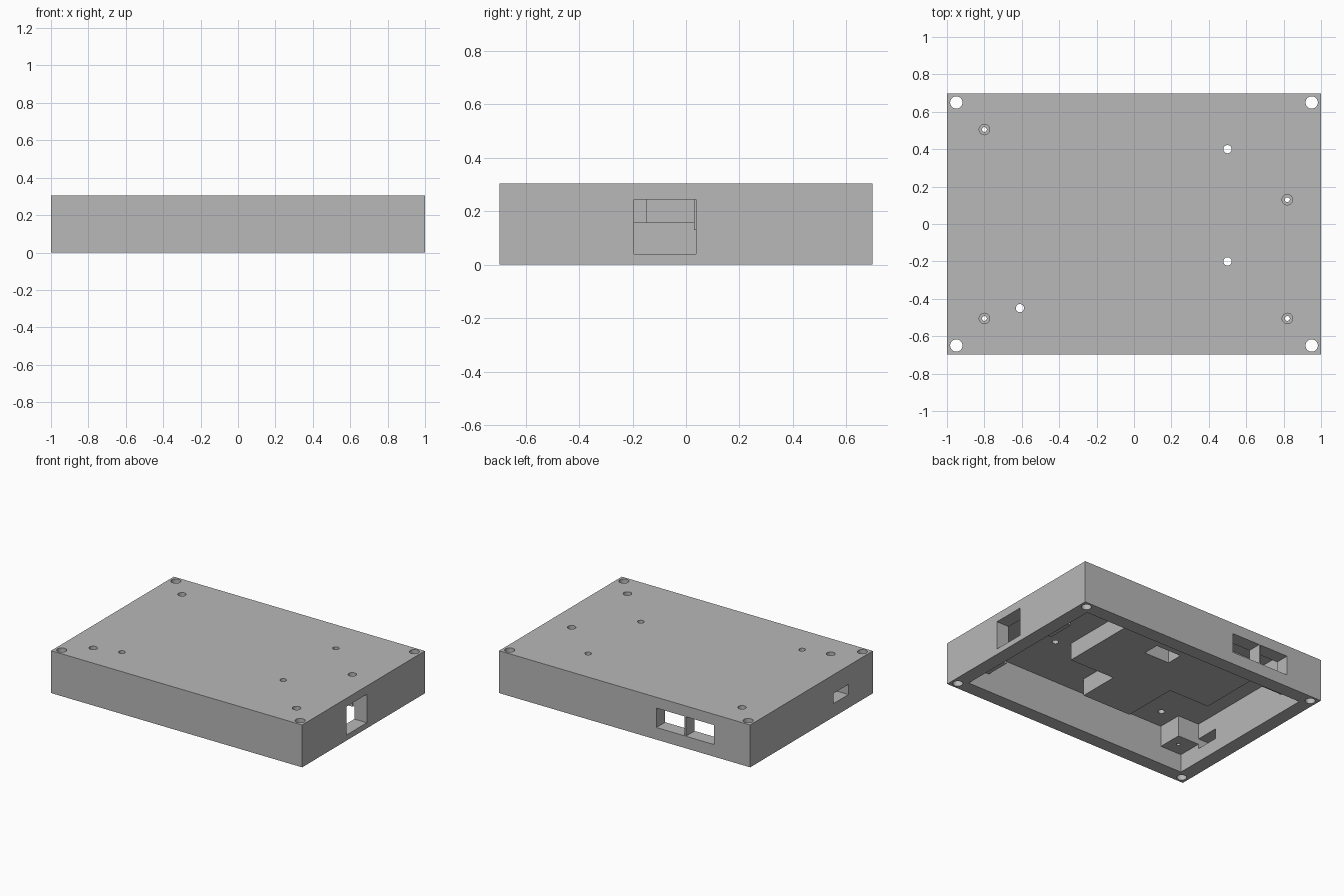
import bpy
import bmesh
import math

if "Cube" in bpy.data.objects:
    bpy.data.objects.remove(bpy.data.objects["Cube"])

HX, HY, H = 1.0, 0.698, 0.305   # half length, half width, height
WALL, CEILING = 0.1, 0.28       # wall thickness, inner ceiling height
IX, IY = HX - WALL, HY - WALL

grey = bpy.data.materials.new("plain_grey")
grey.use_nodes = True
grey.diffuse_color = (0.48, 0.48, 0.48, 1)
grey.node_tree.nodes["Principled BSDF"].inputs["Base Color"].default_value = (0.48, 0.48, 0.48, 1)


def prism(name, outline, z0, z1):
    """Extrude a flat outline between two heights."""
    bm = bmesh.new()
    face = bm.faces.new([bm.verts.new((x, y, z0)) for x, y in outline])
    top = bmesh.ops.extrude_face_region(bm, geom=[face])["geom"]
    for v in top:
        if isinstance(v, bmesh.types.BMVert):
            v.co.z = z1
    bmesh.ops.recalc_face_normals(bm, faces=bm.faces)
    mesh = bpy.data.meshes.new(name)
    bm.to_mesh(mesh)
    bm.free()
    mesh.materials.append(grey)
    obj = bpy.data.objects.new(name, mesh)
    bpy.context.collection.objects.link(obj)
    return obj


def box(name, x0, x1, y0, y1, z0, z1):
    return prism(name, [(x0, y0), (x1, y0), (x1, y1), (x0, y1)], z0, z1)


def cylinder(name, x, y, r, z0, z1, sides=32):
    ring = [2 * math.pi * i / sides for i in range(sides)]
    return prism(name, [(x + r * math.cos(a), y + r * math.sin(a)) for a in ring], z0, z1)


case = box("case_body", -HX, HX, -HY, HY, 0, H)


def combine(tool, operation="DIFFERENCE"):
    """Apply one boolean to the case and drop the tool."""
    mod = case.modifiers.new("shape", "BOOLEAN")
    mod.operation, mod.solver, mod.object = operation, "EXACT", tool
    bpy.context.view_layer.objects.active = case
    bpy.ops.object.modifier_apply(modifier=mod.name)
    bpy.data.objects.remove(tool)


# Open underside
combine(box("cavity", -IX, IX, -IY, IY, -0.1, CEILING))

# Stepped thick area under the lid, with its pocket
step = [(0.41, 0.45), (0.41, -0.15), (0.05, -0.15), (0.05, -0.45),
        (-0.34, -0.45), (-0.34, -0.04), (-0.66, -0.04), (-0.66, 0.45)]
combine(prism("thick_area", step, 0.157, CEILING + 0.01), "UNION")
combine(box("pocket", -0.1, 0.1, 0.23, 0.35, 0.1, CEILING))

# Screw posts against the walls
screws = [(-0.8, 0.505), (-0.8, -0.505), (0.82, 0.13), (0.82, -0.505)]
for x, y in screws:
    sx = math.copysign(1, x)
    xs = sorted([sx * 0.73, sx * (IX + 0.01)])
    if abs(y) > 0.4:
        sy = math.copysign(1, y)
        ys = sorted([sy * 0.42, sy * (IY + 0.01)])
    else:
        ys = [y - 0.1, y + 0.1]
    combine(box("screw_post", *xs, *ys, 0.13, CEILING + 0.01), "UNION")

# Counterbored screw holes
for x, y in screws:
    combine(cylinder("screw_hole", x, y, 0.013, -0.1, H + 0.1))
    combine(cylinder("screw_head_hole", x, y, 0.028, 0.2, H + 0.1))

# Corner bolt holes and lid holes
for x in (-0.95, 0.95):
    for y in (-0.65, 0.65):
        combine(cylinder("bolt_hole", x, y, 0.033, -0.1, H + 0.1))
for x, y in [(0.5, 0.4), (0.5, -0.2), (-0.61, -0.45)]:
    combine(cylinder("lid_hole", x, y, 0.022, CEILING - 0.05, H + 0.1))

# Connector openings: left side, right side, and a pair at the back
combine(box("left_opening", IX - 0.01, HX + 0.1, -0.195, 0.038, 0.04, 0.245))
combine(box("right_opening", -HX - 0.1, -IX + 0.01, -0.42, -0.25, 0.097, 0.17))
for x in (-0.713, -0.478):
    combine(box("back_opening", x, x + 0.225, IY - 0.01, HY + 0.1, 0.087, 0.227))

# Rounded hole walls, flat everything else
bpy.ops.object.select_all(action="DESELECT")
case.select_set(True)
bpy.context.view_layer.objects.active = case
bpy.ops.object.shade_smooth_by_angle(angle=math.radians(30))
